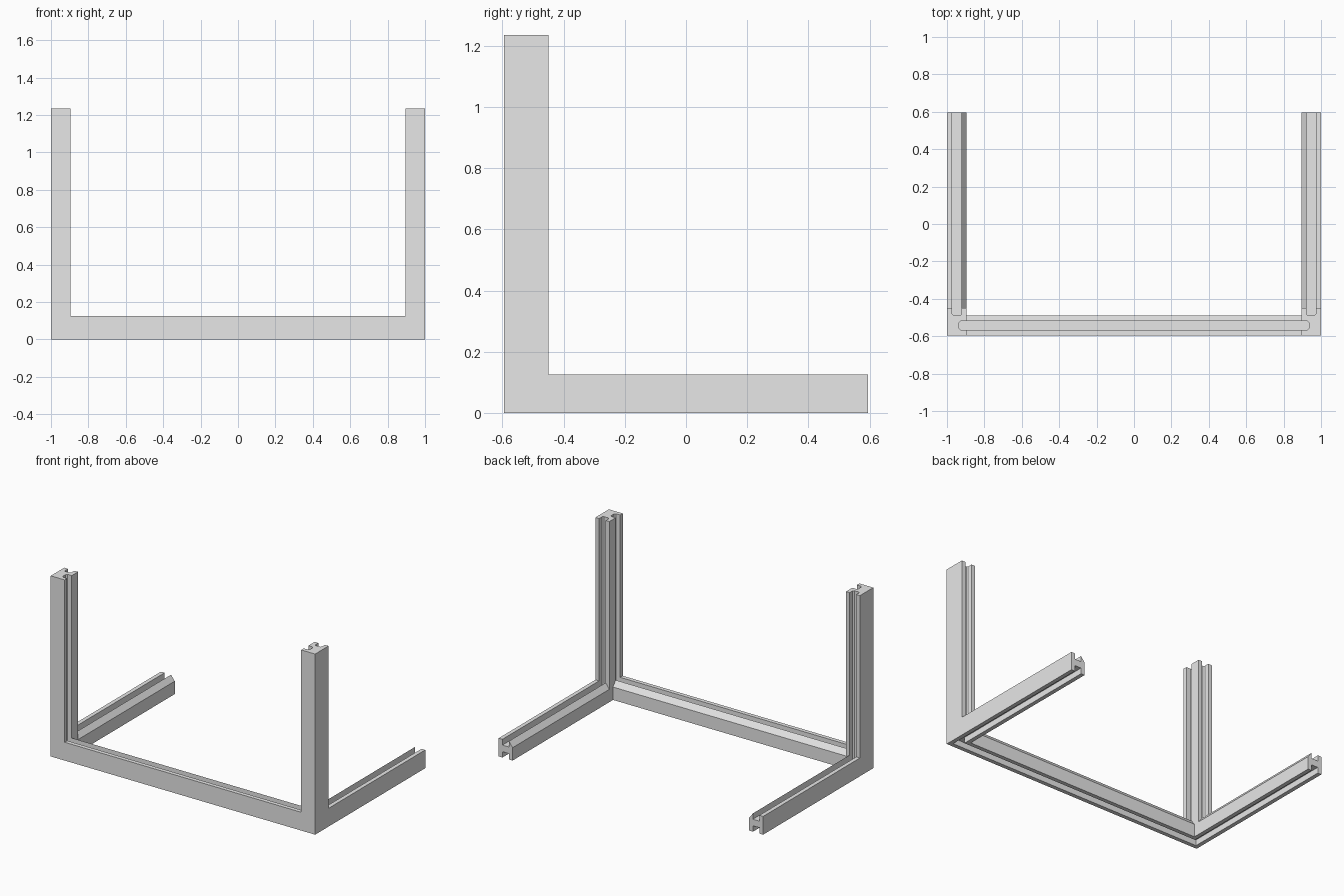
import bpy, bmesh

cube = bpy.data.objects.get("Cube")
if cube:
    bpy.data.objects.remove(cube, do_unlink=True)

# Overall dimensions
HALF_X, HALF_Y, TOP = 1.0, 0.595, 1.235
WIDTH, BASE_H, POST_D = 0.105, 0.125, 0.145
LIP, SLOT, DEPTH = 0.028, 0.049, 0.04      # lip beside a slot, slot width and depth
ROUND, CHAMFER = 0.008, 0.037

GREY = (0.8, 0.8, 0.8, 1.0)
metal = bpy.data.materials.new("light grey metal")
metal.diffuse_color = GREY
metal.use_nodes = True
metal.node_tree.nodes["Principled BSDF"].inputs["Base Color"].default_value = GREY


def skin(name, rings):
    """Join matching closed rings of points into a capped solid."""
    bm = bmesh.new()
    loops = [[bm.verts.new(p) for p in ring] for ring in rings]
    for a, b in zip(loops, loops[1:]):
        for i in range(len(a)):
            j = (i + 1) % len(a)
            bm.faces.new((a[i], a[j], b[j], b[i]))
    bm.faces.new(loops[0])
    bm.faces.new(loops[-1])
    bmesh.ops.recalc_face_normals(bm, faces=bm.faces)
    mesh = bpy.data.meshes.new(name)
    bm.to_mesh(mesh)
    bm.free()
    mesh.materials.append(metal)
    obj = bpy.data.objects.new(name, mesh)
    bpy.context.collection.objects.link(obj)
    return obj


# Slot edges, measured inward from the outer face
s0, s1 = LIP, LIP + SLOT

# Base: slotted top and bottom, inner top edge chamfered, mitred round the U
section = [
    (0, 0), (s0, 0), (s0, DEPTH), (s1, DEPTH), (s1, 0), (WIDTH, 0),
    (WIDTH, BASE_H - CHAMFER), (s1, BASE_H),
    (s1, BASE_H - DEPTH), (s0, BASE_H - DEPTH), (s0, BASE_H), (0, BASE_H),
]
path = [
    lambda t, z: (-HALF_X + t, HALF_Y, z),
    lambda t, z: (-HALF_X + t, -HALF_Y + t, z),
    lambda t, z: (HALF_X - t, -HALF_Y + t, z),
    lambda t, z: (HALF_X - t, HALF_Y, z),
]
skin("base_frame", [[corner(t, z) for t, z in section] for corner in path])

# Posts: slots in the inner and back faces, running into the base slots
xi, yi = WIDTH - DEPTH, POST_D - DEPTH
post = [
    (0, 0), (WIDTH, 0),
    (WIDTH, s0), (xi + ROUND, s0), (xi, s0 + ROUND),
    (xi, s1 - ROUND), (xi + ROUND, s1), (WIDTH, s1),
    (WIDTH, POST_D), (s1, POST_D),
    (s1, yi + ROUND), (s1 - ROUND, yi), (s0 + ROUND, yi), (s0, yi + ROUND),
    (s0, POST_D), (0, POST_D),
]
for side, name in ((1, "left_post"), (-1, "right_post")):
    skin(name, [[(side * (HALF_X - u), -HALF_Y + v, z) for u, v in post]
                for z in (BASE_H - DEPTH, TOP)])
